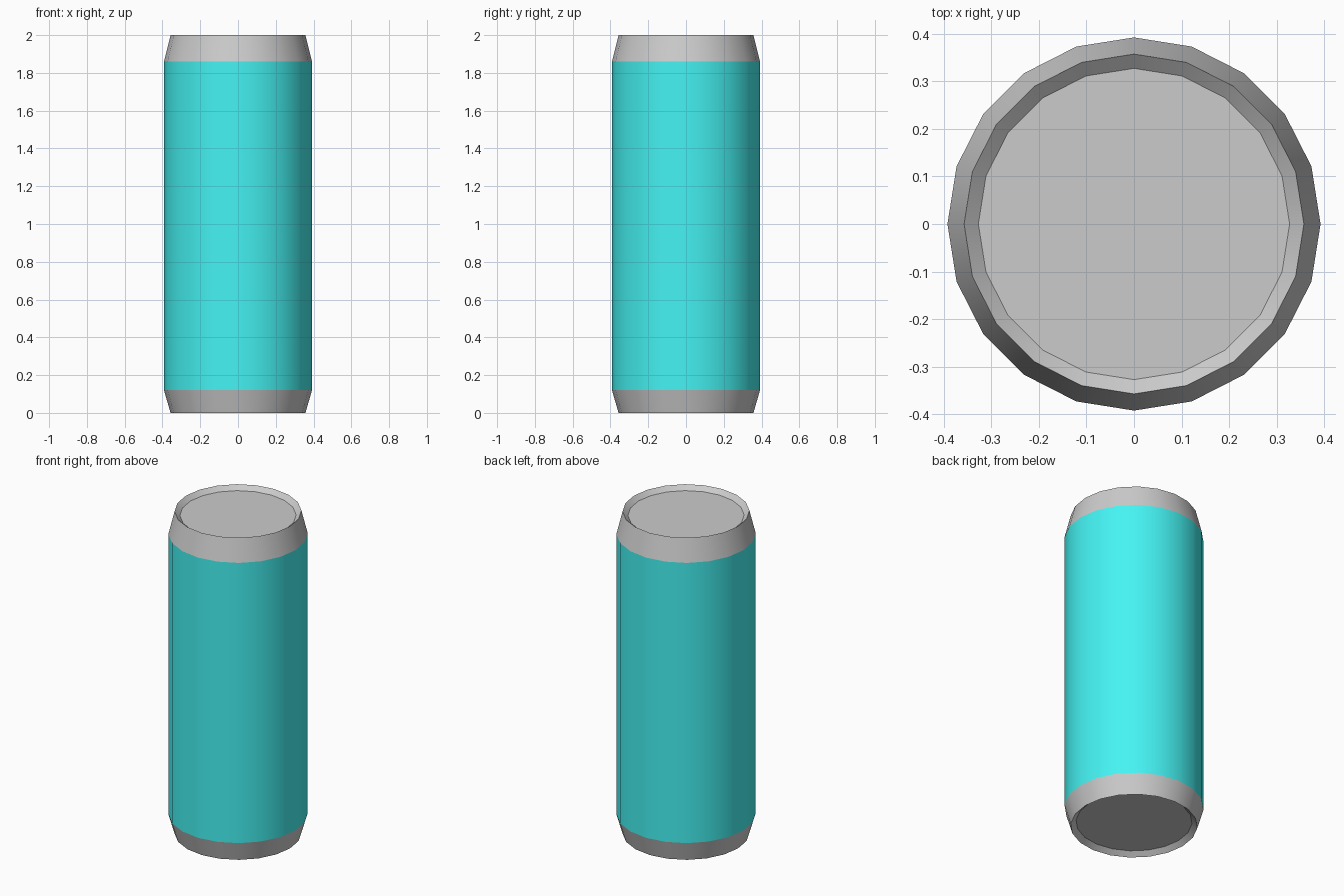
import bpy, bmesh, math

if "Cube" in bpy.data.objects:
    bpy.data.objects.remove(bpy.data.objects["Cube"])

SIDES = 20
R_BODY, R_RIM, R_LID = 0.392, 0.357, 0.327
Z_LOW, Z_HIGH, TOP, RECESS = 0.12, 1.86, 2.0, 0.026


def lathe(name, profile, cap=False, material=None):
    """Spin an (r, z) profile round z; optionally cap the last ring."""
    bm = bmesh.new()
    rings = []
    for r, z in profile:
        rings.append([bm.verts.new((r * math.cos(2 * math.pi * i / SIDES),
                                    r * math.sin(2 * math.pi * i / SIDES), z))
                      for i in range(SIDES)])
    flip = profile[1][1] < profile[0][1]
    for a, b in zip(rings, rings[1:]):
        for i in range(SIDES):
            j = (i + 1) % SIDES
            quad = (a[i], a[j], b[j], b[i])
            bm.faces.new(quad[::-1] if flip else quad)
    if cap:
        bm.faces.new(rings[-1][::-1] if flip else rings[-1])
    mesh = bpy.data.meshes.new(name)
    bm.to_mesh(mesh)
    bm.free()
    obj = bpy.data.objects.new(name, mesh)
    bpy.context.collection.objects.link(obj)
    if material:
        mesh.materials.append(material)
    bpy.ops.object.select_all(action='DESELECT')
    obj.select_set(True)
    bpy.context.view_layer.objects.active = obj
    bpy.ops.object.shade_smooth_by_angle(angle=math.radians(30))
    return obj


cyan = bpy.data.materials.new("cyan_paint")
cyan.diffuse_color = (0.06, 0.9, 0.9, 1)
cyan.use_nodes = True
cyan.node_tree.nodes["Principled BSDF"].inputs["Base Color"].default_value = cyan.diffuse_color

# Painted can wall
lathe("can_body", [(R_BODY, Z_LOW), (R_BODY, Z_HIGH)], material=cyan)

# Tapered metal ends with a sloped rim and recessed lid
lathe("top_end", [(R_BODY, Z_HIGH), (R_RIM, TOP), (R_LID, TOP - RECESS)], cap=True)
lathe("bottom_end", [(R_BODY, Z_LOW), (R_RIM, 0), (R_LID, RECESS)], cap=True)
